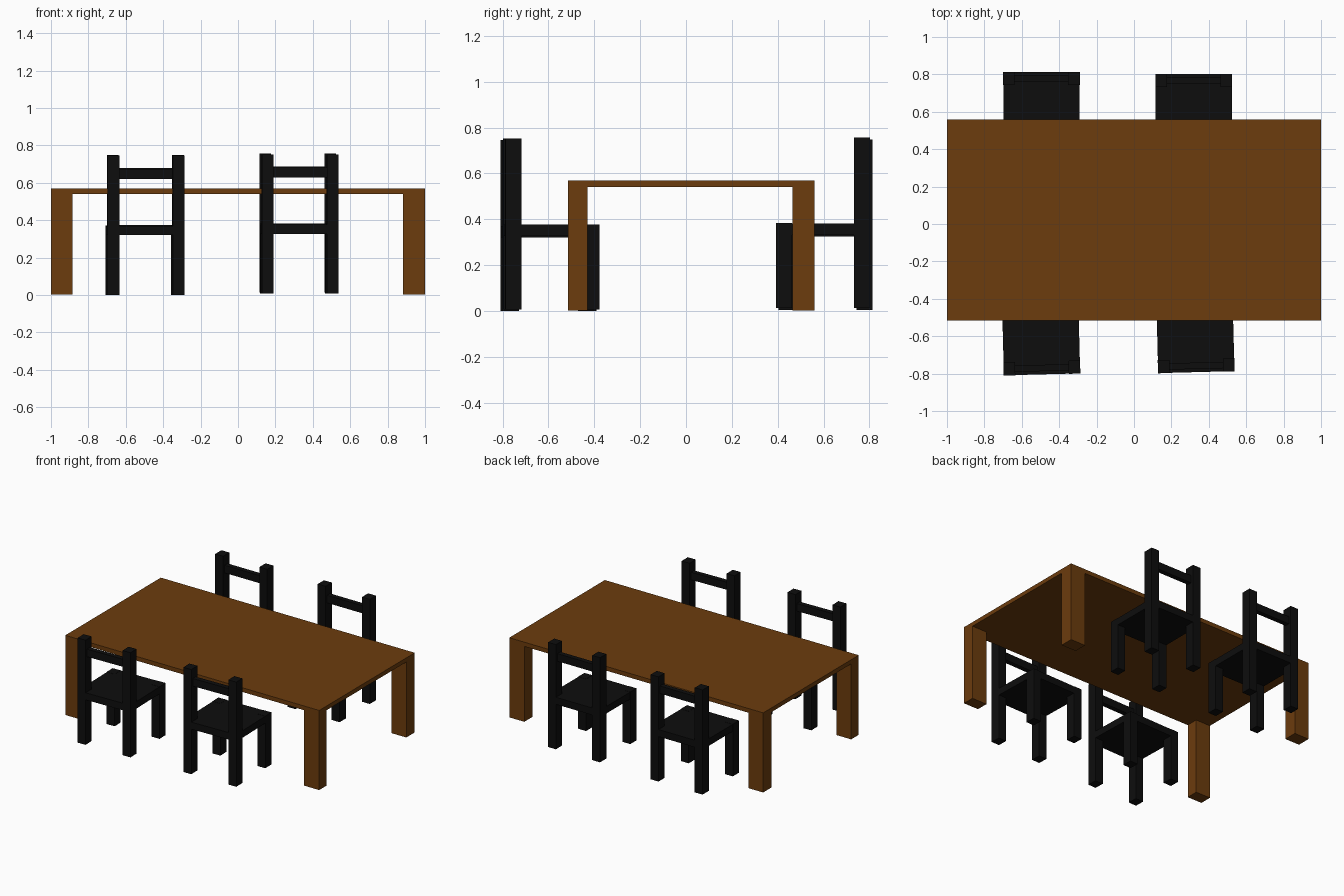
import bpy, bmesh
from math import radians
from mathutils import Matrix, Vector

if "Cube" in bpy.data.objects:
    bpy.data.objects.remove(bpy.data.objects["Cube"])


def material(name, colour):
    m = bpy.data.materials.new(name)
    m.diffuse_color = colour
    m.use_nodes = True
    m.node_tree.nodes["Principled BSDF"].inputs["Base Color"].default_value = m.diffuse_color
    return m


WOOD = material("brown_wood", (0.15, 0.045, 0.004, 1))
BLACK = material("black_wood", (0.004, 0.004, 0.004, 1))


def box(name, x, y, z, mat, place=Matrix()):
    """Box from (min, max) ranges, moved by a placement matrix."""
    lo, hi = Vector((x[0], y[0], z[0])), Vector((x[1], y[1], z[1]))
    bm = bmesh.new()
    bmesh.ops.create_cube(bm, size=1)
    bmesh.ops.scale(bm, vec=hi - lo, verts=bm.verts)
    bmesh.ops.translate(bm, vec=(lo + hi) / 2, verts=bm.verts)
    me = bpy.data.meshes.new(name)
    bm.to_mesh(me)
    bm.free()
    me.materials.append(mat)
    ob = bpy.data.objects.new(name, me)
    ob.matrix_world = place
    bpy.context.collection.objects.link(ob)


# Table
box("table_top", (-1, 1), (-0.515, 0.56), (0.54, 0.57), WOOD)
for x in ((-1, -0.885), (0.882, 1)):
    for y in ((-0.515, -0.43), (0.465, 0.56)):
        box("table_leg", x, y, (0.003, 0.54), WOOD)


def chair(x, y, z, angle):
    """Chair whose back is on its local -y side."""
    place = Matrix.Translation((x, y, z)) @ Matrix.Rotation(radians(angle), 4, 'Z')
    h, w, d = 0.205, 0.062, 0.07
    box("seat", (-h + 0.001, h - 0.001), (-h + 0.001, h - 0.001), (0.32, 0.37), BLACK, place)
    for px in ((-h, -h + w), (h - w, h)):
        box("back_post", px, (-h, -h + d), (0, 0.745), BLACK, place)
        box("front_leg", px, (h - d, h), (0, 0.371), BLACK, place)
    box("back_rail", (-h + w, h - w), (-h + 0.018, -h + 0.052), (0.62, 0.674), BLACK, place)


# Four chairs around the long sides
chair(-0.497, -0.600, 0.0, 1.5)
chair(0.328, -0.588, 0.007, 1.5)
chair(-0.495, 0.608, 0.004, 180)
chair(0.320, 0.598, 0.012, 180)
